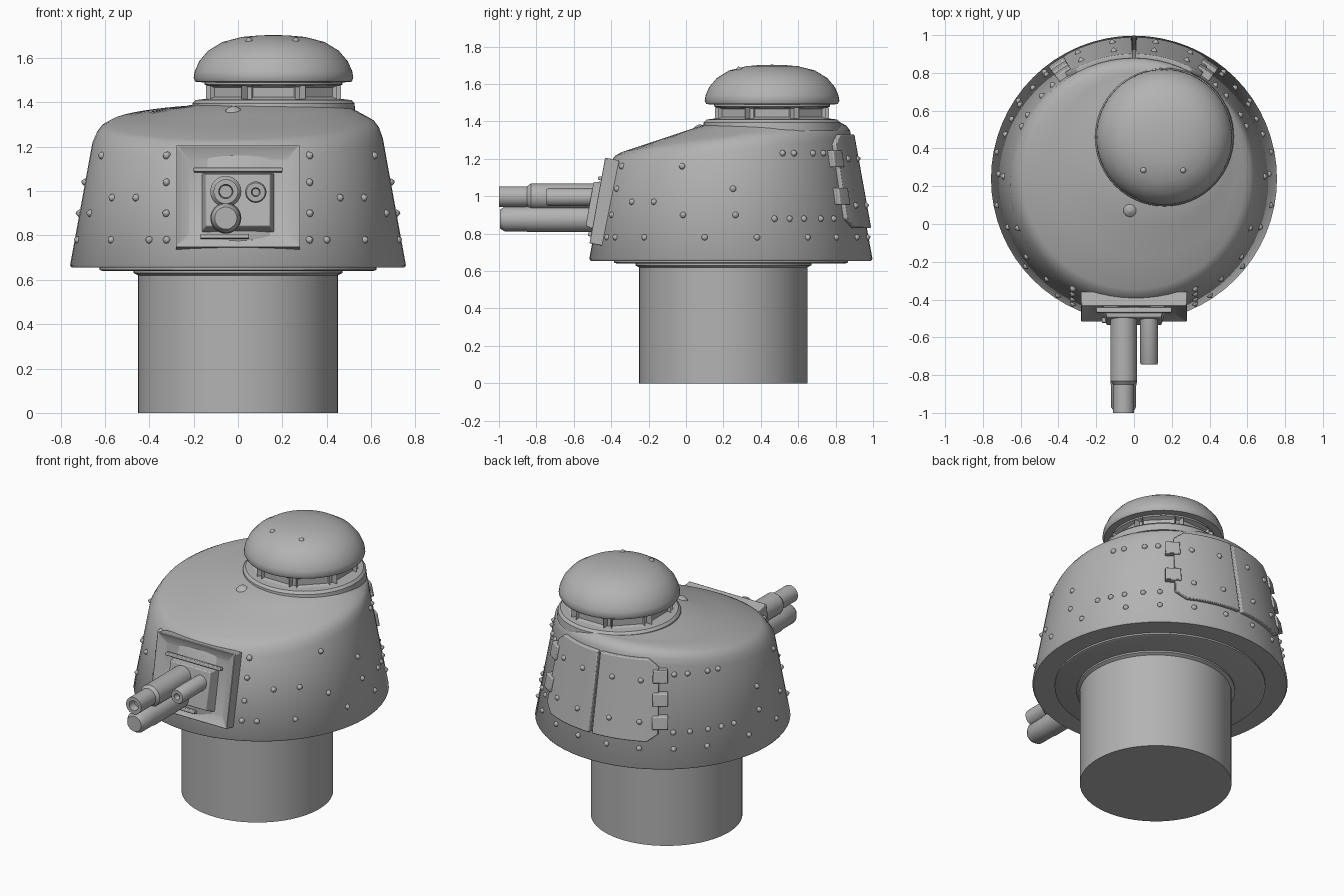
import bpy, bmesh
from math import sin, cos, pi, radians
from mathutils import Matrix, Vector

if "Cube" in bpy.data.objects:
    bpy.data.objects.remove(bpy.data.objects["Cube"])

grey = bpy.data.materials.new("plain grey")
grey.use_nodes = True
colour = (0.45, 0.45, 0.45, 1)
grey.diffuse_color = colour
grey.node_tree.nodes["Principled BSDF"].inputs["Base Color"].default_value = colour

TURRET_Y = 0.24
CUPOLA = (0.16, 0.46)


def finish(name, bm, angle=35, bevel=0, recalc=True):
    if recalc:
        bmesh.ops.recalc_face_normals(bm, faces=bm.faces)
    mesh = bpy.data.meshes.new(name)
    bm.to_mesh(mesh)
    bm.free()
    mesh.materials.append(grey)
    mesh.shade_smooth()
    mesh.set_sharp_from_angle(angle=radians(angle))
    obj = bpy.data.objects.new(name, mesh)
    bpy.context.collection.objects.link(obj)
    if bevel:
        mod = obj.modifiers.new("Bevel", "BEVEL")
        mod.width = bevel
        mod.segments = 2
    return obj


def loft(name, rings, matrix=Matrix(), angle=35):
    """Skin a stack of equal rings and cap both ends."""
    bm = bmesh.new()
    rows = [[bm.verts.new(matrix @ Vector(p)) for p in ring] for ring in rings]
    n = len(rows[0])
    for low, high in zip(rows, rows[1:]):
        for i in range(n):
            j = (i + 1) % n
            bm.faces.new((low[i], low[j], high[j], high[i]))
    bm.faces.new(rows[0])
    bm.faces.new(rows[-1])
    return finish(name, bm, angle)


def circle(r, z, x=0, y=0, n=64):
    return [(x + r * cos(2 * pi * i / n), y + r * sin(2 * pi * i / n), z) for i in range(n)]


def lathe(name, profile, x=0, y=0, matrix=Matrix(), n=64):
    return loft(name, [circle(r, z, x, y, n) for r, z in profile], matrix)


def wall_radius(z):
    return 0.757 - 0.18 * (z - 0.66)


def wall_point(a, z, out=0):
    r = wall_radius(z) + out
    return Vector((r * cos(radians(a)), TURRET_Y + r * sin(radians(a)), z))


# Cylindrical base and the lip under the turret
lathe("base_cylinder", [(0.45, 0), (0.45, 0.62), (0.47, 0.63), (0.47, 0.66)], y=0.2)
lathe("turret_ring", [(0.61, 0.64), (0.625, 0.645), (0.625, 0.68)], y=TURRET_Y)


# Turret shell: sloped wall, rounded shoulder, roof rising to the cupola
def shell_ring(radius, drop):
    ring = []
    for x, y, _ in circle(1, 0):
        z = 1.315 + 0.08 * y + 0.01 * x - drop
        r = radius or wall_radius(z)
        ring.append((r * x, TURRET_Y + r * y, z))
    return ring


rim = shell_ring(0.585, 0)
crown = circle(0.31, 1.40, *CUPOLA)
rings = [circle(r, z, 0, TURRET_Y) for r, z in ((0.75, 0.655), (0.757, 0.665))]
rings += [shell_ring(None, 0.085), shell_ring(0.638, 0.045), shell_ring(0.618, 0.018), rim]
for t in (0.33, 0.66, 1):
    rings.append([Vector(a).lerp(Vector(b), t) for a, b in zip(rim, crown)])
loft("turret_shell", rings, angle=50)

# Commander's cupola
lathe("cupola_collar", [(0.37, 1.35), (0.365, 1.395), (0.35, 1.41), (0.31, 1.415)], *CUPOLA)
lathe("cupola_neck", [(0.285, 1.39), (0.285, 1.47), (0.31, 1.48), (0.31, 1.51)], *CUPOLA)
lathe("cupola_dome", [(0.32, 1.49), (0.352, 1.493), (0.36, 1.51), (0.355, 1.54), (0.335, 1.585),
                      (0.295, 1.632), (0.23, 1.672), (0.14, 1.695), (0.06, 1.702), (0.005, 1.703)],
      *CUPOLA)
for k in range(8):
    # Vision slot frame with a recessed slit
    bm = bmesh.new()
    bmesh.ops.create_cube(bm, size=1)
    bmesh.ops.scale(bm, verts=bm.verts, vec=(0.04, 0.2, 0.06))
    front = [f for f in bm.faces if f.calc_center_median().x > 0.01]
    bmesh.ops.inset_region(bm, faces=front, thickness=0.012)
    bmesh.ops.translate(bm, verts=front[0].verts, vec=(-0.02, 0, 0))
    bm.transform(Matrix.Translation((*CUPOLA, 1.445)) @ Matrix.Rotation(k * pi / 4, 4, "Z")
                 @ Matrix.Translation((0.285, 0, 0)))
    finish("vision_slot", bm)

# Gun mount: tilted plate with a recessed opening and a mantlet block
tilt = Matrix.Translation((0, -0.437, 0.97)) @ Matrix.Rotation(-0.18, 4, "X")


def front_block(name, size, offset, inset, push, taper=1):
    bm = bmesh.new()
    bmesh.ops.create_cube(bm, size=1)
    bmesh.ops.scale(bm, verts=bm.verts, vec=size)
    front = [f for f in bm.faces if f.normal.y < -0.9]
    bmesh.ops.scale(bm, verts=front[0].verts, vec=(taper, 1, taper))
    if inset:
        bmesh.ops.inset_region(bm, faces=front, thickness=inset)
        bmesh.ops.translate(bm, verts=front[0].verts, vec=(0, push, 0))
    bm.transform(tilt @ Matrix.Translation(offset))
    return finish(name, bm, bevel=0.005)


front_block("gun_plate", (0.56, 0.08, 0.465), (0, 0, 0), 0.08, 0.03)
front_block("mantlet_block", (0.34, 0.09, 0.28), (0, -0.03, -0.025), 0, 0, 0.85)
front_block("opening_hood", (0.40, 0.03, 0.02), (0, -0.04, 0.12), 0, 0)
front_block("opening_sill", (0.22, 0.03, 0.02), (-0.06, -0.04, -0.185), 0, 0)

# Guns, each turned along the forward axis; the muzzle is hollow
guns = {
    "main_barrel": (-0.055, 0.998, [(0.07, 0.42), (0.07, 0.83), (0.055, 0.85), (0.055, 1.0),
                                    (0.032, 1.0), (0.028, 0.95)]),
    "recoil_cylinder": (-0.055, 0.878, [(0.07, 0.42), (0.07, 0.84), (0.066, 0.86), (0.066, 0.97),
                                        (0.05, 0.995), (0.01, 0.995)]),
    "machine_gun": (0.08, 0.995, [(0.048, 0.42), (0.048, 0.735), (0.042, 0.745),
                                  (0.02, 0.745), (0.016, 0.71)]),
}
for name, (x, z, profile) in guns.items():
    aim = Matrix.Translation((x, 0, z)) @ Matrix.Rotation(pi / 2, 4, "X")
    lathe(name, profile, matrix=aim, n=32)


# Curved plates lying on the turret wall
def wall_plate(name, a0, a1, z0, z1, thick, corner=0):
    bm = bmesh.new()
    n = 12
    rows = []
    for i in range(n + 1):
        a = a0 + (a1 - a0) * i / n
        cut = corner * max(0, i - n + 2) / 2
        low, high = z0 + cut, z1 - cut
        rows.append([bm.verts.new(wall_point(a, z, out)) for z, out in
                     ((low, -0.02), (high, -0.02), (high, thick), (low, thick))])
    for p, q in zip(rows, rows[1:]):
        for i in range(4):
            j = (i + 1) % 4
            bm.faces.new((p[i], p[j], q[j], q[i]))
    bm.faces.new(rows[0])
    bm.faces.new(rows[-1])
    finish(name, bm, bevel=0.006)


# Rear double hatch with hinges
wall_plate("hatch_left", 89.3, 57, 0.83, 1.33, 0.024, 0.05)
wall_plate("hatch_right", 90.7, 123, 0.83, 1.33, 0.024, 0.05)
for z in (1.0, 1.2):
    wall_plate("hinge_left", 52.5, 60, z - 0.045, z + 0.045, 0.036)
for z in (0.95, 1.09, 1.23):
    wall_plate("hinge_right", 120, 127.5, z - 0.04, z + 0.04, 0.036)

# Rivets, in rows by height, mirrored across the turret
rivet_rows = {
    1.23: (25, 31, 42, 49), 1.16: (-61, -23), 1.04: (-62, 1), 0.97: (-49, -36),
    0.90: (-63, -21, 2), 0.88: (19, 26, 33, 42, 50), 0.78: (-64, -57, -39, -11, 11, 34, 50, 66, 82),
}
spots = [(a, z, 0) for z, angles in rivet_rows.items() for a in angles]
spots += [(a, z, 0.024) for a in (66, 81) for z in (0.95, 1.2)]
bm = bmesh.new()


def rivet(point, normal, r=0.02):
    turn = normal.to_track_quat("Z", "Y").to_matrix().to_4x4()
    for r1, r2, depth, shift in ((r, r * 0.7, 0.016, 0), (r * 0.7, r * 0.15, 0.01, 0.013)):
        bmesh.ops.create_cone(bm, cap_ends=True, segments=10, radius1=r1, radius2=r2, depth=depth,
                              matrix=Matrix.Translation(point) @ turn @ Matrix.Translation((0, 0, shift)))


for a, z, out in spots:
    for angle in (a, 180 - a):
        rivet(wall_point(angle, z, out), Vector((cos(radians(angle)), sin(radians(angle)), 0.18)))
for x in (0.05, 0.26):
    rivet(Vector((x, 0.285, 1.675)), Vector((x - 0.16, -0.17, 0.6)))
rivet(Vector((-0.02, 0.07, 1.365)), Vector((0, -0.3, 1)), 0.04)
finish("rivets", bm, angle=60)
